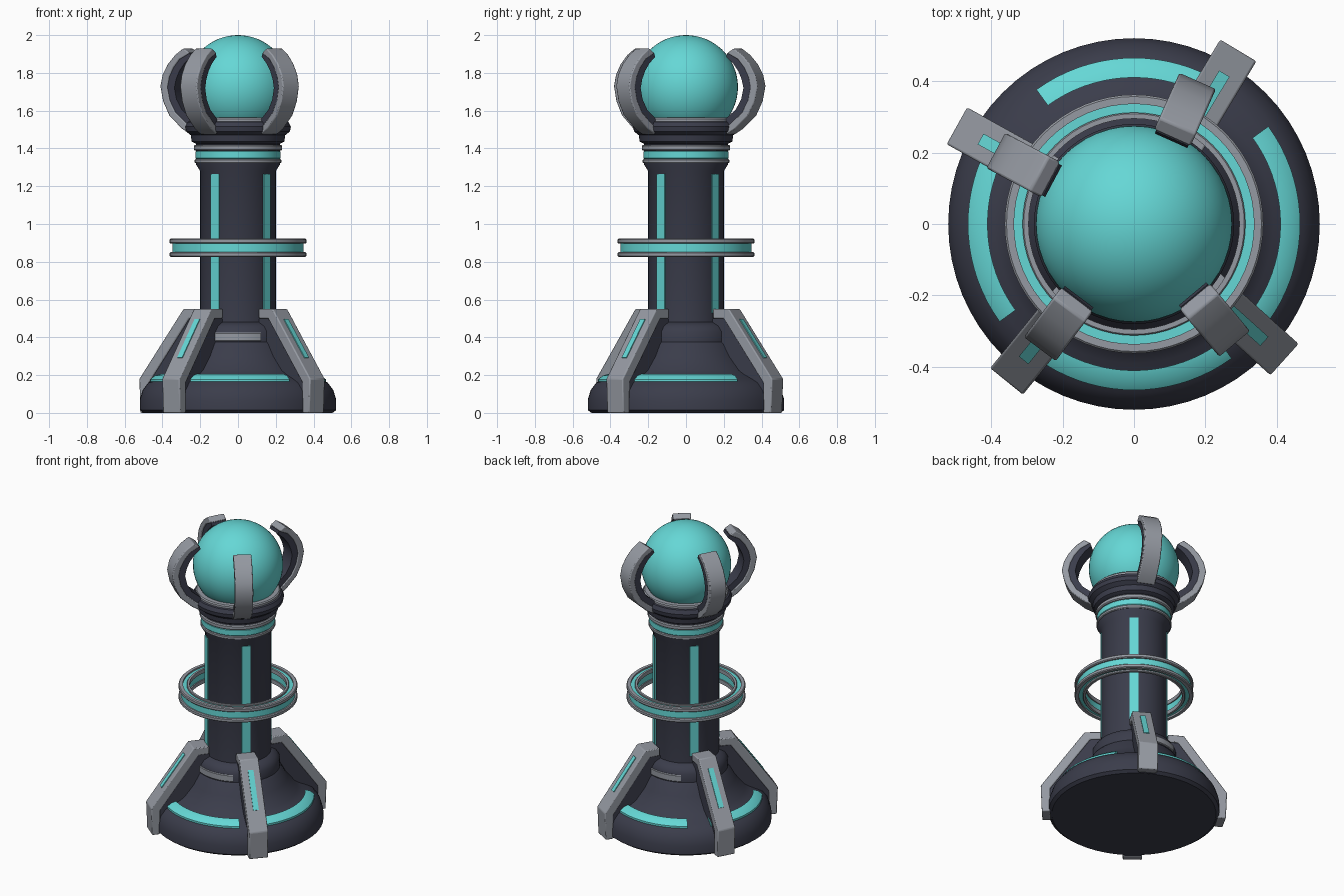
import bpy, bmesh, math
from mathutils import Vector

if "Cube" in bpy.data.objects:
    bpy.data.objects.remove(bpy.data.objects["Cube"])


def material(name, rgb):
    m = bpy.data.materials.new(name)
    m.diffuse_color = (*rgb, 1)
    m.use_nodes = True
    m.node_tree.nodes["Principled BSDF"].inputs["Base Color"].default_value = m.diffuse_color
    return m


DARK = material("dark slate", (0.043, 0.046, 0.070))
GREY = material("steel grey", (0.30, 0.32, 0.36))
CYAN = material("glowing cyan", (0.13, 0.68, 0.67))


def finish(name, bm, mat, bevel=0):
    bmesh.ops.recalc_face_normals(bm, faces=bm.faces)
    me = bpy.data.meshes.new(name)
    bm.to_mesh(me)
    bm.free()
    me.materials.append(mat)
    ob = bpy.data.objects.new(name, me)
    bpy.context.collection.objects.link(ob)
    if bevel:
        mod = ob.modifiers.new("Bevel", "BEVEL")
        mod.width, mod.segments, mod.limit_method = bevel, 2, "ANGLE"
    bpy.ops.object.select_all(action="DESELECT")
    ob.select_set(True)
    bpy.context.view_layer.objects.active = ob
    bpy.ops.object.shade_smooth_by_angle(angle=math.radians(35))
    return ob


def lathe(name, pts, mat, start=0, sweep=360, steps=64, closed=False):
    """Sweep an (r, z) profile round z; closed profiles make rings and arcs."""
    bm = bmesh.new()
    full = sweep == 360
    count = steps if full else steps + 1
    rows = []
    for i in range(count):
        a = math.radians(start + sweep * i / steps)
        rows.append([bm.verts.new((r * math.cos(a), r * math.sin(a), z)) for r, z in pts])
    n = len(pts)
    for i in range(steps):
        a, b = rows[i], rows[(i + 1) % count]
        for j in range(n if closed else n - 1):
            k = (j + 1) % n
            bm.faces.new((a[j], b[j], b[k], a[k]))
    if not full and closed:
        bm.faces.new(rows[0])
        bm.faces.new(rows[-1])
    bmesh.ops.remove_doubles(bm, verts=bm.verts, dist=1e-5)
    return finish(name, bm, mat)


def ring(name, r0, r1, z0, z1, mat, **kw):
    c = min(r1 - r0, z1 - z0) * 0.2
    pts = [(r0, z0), (r1 - c, z0), (r1, z0 + c), (r1, z1 - c), (r1 - c, z1), (r0, z1)]
    return lathe(name, pts, mat, closed=True, **kw)


def rib(name, outer, inner, width, angle, mat, bevel=0.0):
    """Radial slab filling the space between two (r, z) lines of equal length."""
    bm = bmesh.new()
    a = math.radians(angle)
    out, side = Vector((math.cos(a), math.sin(a), 0)), Vector((-math.sin(a), math.cos(a), 0))

    def row(pts, s):
        return [bm.verts.new(out * r + side * (s * width / 2) + Vector((0, 0, z))) for r, z in pts]

    o1, o2, i1, i2 = row(outer, 1), row(outer, -1), row(inner, 1), row(inner, -1)
    for j in range(len(outer) - 1):
        k = j + 1
        for p, q in ((o1, o2), (o2, i2), (i2, i1), (i1, o1)):
            bm.faces.new((p[j], q[j], q[k], p[k]))
    for j in (0, -1):
        bm.faces.new((o1[j], o2[j], i2[j], i1[j]))
    return finish(name, bm, mat, bevel)


# Base, collar and column
lathe("base", [(0, 0), (0.50, 0), (0.52, 0.015), (0.52, 0.07), (0.505, 0.12), (0.475, 0.16),
               (0.44, 0.18), (0.39, 0.205), (0.36, 0.225), (0.30, 0.30), (0.265, 0.365),
               (0.255, 0.375), (0.255, 0.43), (0.235, 0.46), (0.20, 0.48), (0, 0.48)], DARK)
lathe("column", [(0, 0.45), (0.2, 0.45), (0.2, 1.28), (0.222, 1.315), (0.222, 1.425), (0, 1.425)], DARK)

# Light arcs on the base, between the fins
for i in range(4):
    lathe("base_light_arc", [(0.41, 0.17), (0.465, 0.165), (0.465, 0.178), (0.44, 0.198), (0.41, 0.206)],
          CYAN, start=90 * i - 36, sweep=72, steps=18, closed=True)

# Grey plates on the collar, front and back
for a in (270, 90):
    ring("collar_plate", 0.24, 0.262, 0.38, 0.425, GREY, start=a - 28, sweep=56, steps=12)

# Base fins: dark core, grey outer shell, light slot
outer = [(0.56, 0.0), (0.567, 0.18), (0.30, 0.55), (0.20, 0.55)]
middle = [(0.51, 0.0), (0.51, 0.16), (0.265, 0.50), (0.20, 0.50)]
core = [(0.30, 0.01), (0.30, 0.10), (0.18, 0.30), (0.18, 0.49)]


def on_slope(t, lift):
    return (0.567 - 0.267 * t + 0.81 * lift, 0.18 + 0.37 * t + 0.585 * lift)


for a in (59, 151, 231, 318):
    rib("fin_core", middle, core, 0.10, a, DARK)
    rib("fin_shell", outer, middle, 0.118, a, GREY, 0.006)
    rib("fin_light", [on_slope(0.3, 0.005), on_slope(0.85, 0.005)],
        [on_slope(0.3, -0.004), on_slope(0.85, -0.004)], 0.034, a, CYAN)

# Light strips up the column
for a in (50, 139, 233, 319):
    rib("column_light", [(0.205, 0.53), (0.205, 1.265)], [(0.19, 0.53), (0.19, 1.265)], 0.054, a, CYAN)

# Floating ring: light core with grey rims
ring("floating_ring_light", 0.302, 0.348, 0.838, 0.912, CYAN)
for z in (0.826, 0.896):
    ring("floating_ring_outer_rim", 0.336, 0.362, z, z + 0.026, GREY)
    ring("floating_ring_inner_rim", 0.295, 0.312, z, z + 0.026, GREY)

# Neck bands
ring("neck_lower_band", 0.20, 0.229, 1.322, 1.344, GREY)
ring("neck_light", 0.20, 0.226, 1.344, 1.388, CYAN)
ring("neck_upper_band", 0.20, 0.234, 1.388, 1.418, GREY)

# Cup holding the orb
lathe("cup", [(0, 1.42), (0.215, 1.42), (0.245, 1.437), (0.25, 1.47), (0.275, 1.49),
              (0.28, 1.515), (0.268, 1.54), (0.24, 1.55), (0, 1.55)], DARK)
ring("cup_rim", 0.20, 0.258, 1.53, 1.563, GREY)

# Orb
bm = bmesh.new()
bmesh.ops.create_uvsphere(bm, u_segments=48, v_segments=32, radius=0.275)
bmesh.ops.translate(bm, verts=bm.verts, vec=(0, 0, 1.725))
finish("orb", bm, CYAN)

# Claws: grey outside, dark inside
claw_out = [(0.26, 1.475), (0.31, 1.505), (0.385, 1.575), (0.422, 1.65), (0.438, 1.73),
            (0.425, 1.79), (0.395, 1.845), (0.35, 1.895), (0.30, 1.93)]
claw_in = [(0.22, 1.53), (0.255, 1.56), (0.31, 1.605), (0.342, 1.66), (0.355, 1.72),
           (0.345, 1.765), (0.325, 1.81), (0.295, 1.85), (0.255, 1.885)]
claw_mid = [(o[0] * 0.5 + i[0] * 0.5, o[1] * 0.5 + i[1] * 0.5) for o, i in zip(claw_out, claw_in)]
claw_mid[-1] = (0.262, 1.905)
for a in (66, 152, 233, 310):
    rib("claw_shell", claw_out, claw_mid, 0.112, a, GREY, 0.006)
    rib("claw_inner", claw_mid, claw_in, 0.10, a, DARK)
